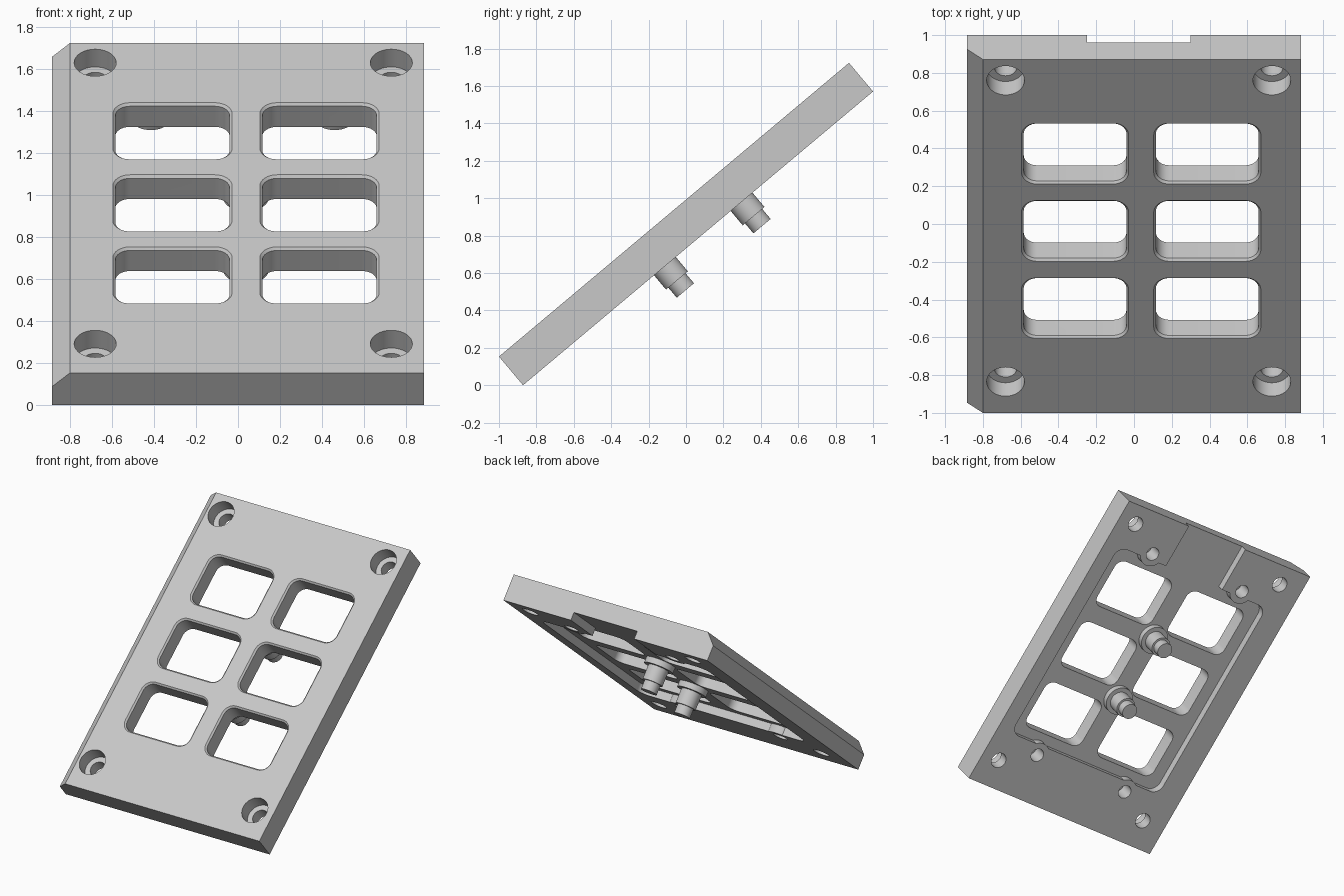
import bpy, bmesh, math
from mathutils import Matrix

cube = bpy.data.objects.get("Cube")
if cube:
    bpy.data.objects.remove(cube, do_unlink=True)

LENGTH, WIDTH, THICK, TILT = 2.443, 1.77, 0.2, math.radians(40)
TOP, BOTTOM, FLOOR = THICK / 2, -THICK / 2, -0.04
MID_X = 0.038

grey = bpy.data.materials.new("light grey")
grey.use_nodes = True
grey.diffuse_color = (0.58, 0.58, 0.58, 1)
grey.node_tree.nodes["Principled BSDF"].inputs["Base Color"].default_value = (0.58, 0.58, 0.58, 1)


def loft(name, rings):
    """Closed solid skinned through rings with equal point counts."""
    bm = bmesh.new()
    loops = [[bm.verts.new(p) for p in ring] for ring in rings]
    n = len(loops[0])
    for a, b in zip(loops, loops[1:]):
        for i in range(n):
            j = (i + 1) % n
            bm.faces.new((a[i], a[j], b[j], b[i]))
    bm.faces.new(loops[0])
    bm.faces.new(loops[-1])
    bmesh.ops.recalc_face_normals(bm, faces=bm.faces)
    mesh = bpy.data.meshes.new(name)
    bm.to_mesh(mesh)
    bm.free()
    mesh.materials.append(grey)
    obj = bpy.data.objects.new(name, mesh)
    bpy.context.collection.objects.link(obj)
    return obj


def rounded(cx, cy, hx, hy, r, z, steps=8):
    """Rounded rectangle ring at height z."""
    pts = []
    for k, (sx, sy) in enumerate(((1, 1), (-1, 1), (-1, -1), (1, -1))):
        for i in range(steps + 1):
            a = math.pi / 2 * (k + i / steps)
            pts.append((cx + sx * (hx - r) + r * math.cos(a),
                        cy + sy * (hy - r) + r * math.sin(a), z))
    return pts


def turned(name, cx, cy, profile, sides=40):
    """Round solid from (radius, height) pairs."""
    return loft(name, [[(cx + r * math.cos(2 * math.pi * i / sides),
                         cy + r * math.sin(2 * math.pi * i / sides), z)
                        for i in range(sides)] for r, z in profile])


def block(name, x0, x1, y0, y1, z0, z1):
    return loft(name, [[(x0, y0, z), (x1, y0, z), (x1, y1, z), (x0, y1, z)]
                       for z in (z0, z1)])


def combine(target, tools, operation="DIFFERENCE"):
    """Apply booleans and remove the tool objects."""
    for tool in tools:
        mod = target.modifiers.new("cut", "BOOLEAN")
        mod.operation, mod.object, mod.solver = operation, tool, "EXACT"
    deps = bpy.context.evaluated_depsgraph_get()
    mesh = bpy.data.meshes.new_from_object(target.evaluated_get(deps))
    target.modifiers.clear()
    target.data = mesh
    for tool in tools:
        bpy.data.objects.remove(tool, do_unlink=True)


# Plate with one bevelled long edge
hw, bevel = WIDTH / 2, 0.085
section = [(-hw, BOTTOM), (hw, BOTTOM), (hw, TOP), (-hw + bevel, TOP), (-hw, TOP - bevel)]
plate = loft("plate", [[(x, y, z) for x, z in section] for y in (-LENGTH / 2, LENGTH / 2)])

# Rear pocket with cable slot, leaving a boss around each blind hole
screw_points = [(0.46, 0.915), (-0.415, 0.915), (0.45, -0.855), (-0.405, -0.855)]
pocket = loft("pocket_cutter", [rounded(MID_X, 0.047, 0.72, 0.822, 0.08, z)
                                for z in (-0.2, FLOOR)])
combine(pocket, [block("slot_cutter", -0.25, 0.30, 0.6, 1.4, -0.2, FLOOR)], "UNION")
combine(pocket, [turned("boss", x, y, [(0.1, -0.3), (0.1, 0.05)]) for x, y in screw_points])
cutters = [pocket]
cutters += [turned("blind_hole", x, y, [(0.052, -0.2), (0.052, 0.03)]) for x, y in screw_points]

# Six windows with a small bevelled lip
for x in (MID_X - 0.35, MID_X + 0.35):
    for y in (0.57, 0.036, -0.498):
        cutters.append(loft("window_cutter", [
            rounded(x, y, 0.272 + g, 0.198 + g, 0.07 + g, z)
            for g, z in ((0, -0.2), (0, TOP - 0.012), (0.012, TOP), (0.012, 0.2))]))

# Counterbored corner holes
for x in (-0.68, 0.73):
    for y in (1.076, -1.006):
        cutters.append(turned("corner_hole_cutter", x, y,
                              [(0.06, -0.2), (0.06, -0.01), (0.1, -0.01), (0.1, 0.2)]))
combine(plate, cutters)

# Stepped pegs on the pocket floor
parts = [plate]
for name, y in (("upper_peg", 0.304), ("lower_peg", -0.231)):
    parts.append(turned(name, MID_X, y, [
        (0.11, FLOOR + 0.005), (0.11, -0.085), (0.076, -0.085),
        (0.076, -0.2), (0.06, -0.2), (0.06, -0.27)]))

# Tilt everything and stand it on the ground
lift = (LENGTH * math.sin(TILT) + THICK * math.cos(TILT)) / 2
place = Matrix.Translation((0, 0, lift)) @ Matrix.Rotation(TILT, 4, "X")
bpy.ops.object.select_all(action="DESELECT")
for part in parts:
    part.data.transform(place)
    part.select_set(True)
bpy.context.view_layer.objects.active = plate
bpy.ops.object.shade_smooth_by_angle(angle=math.radians(30))
